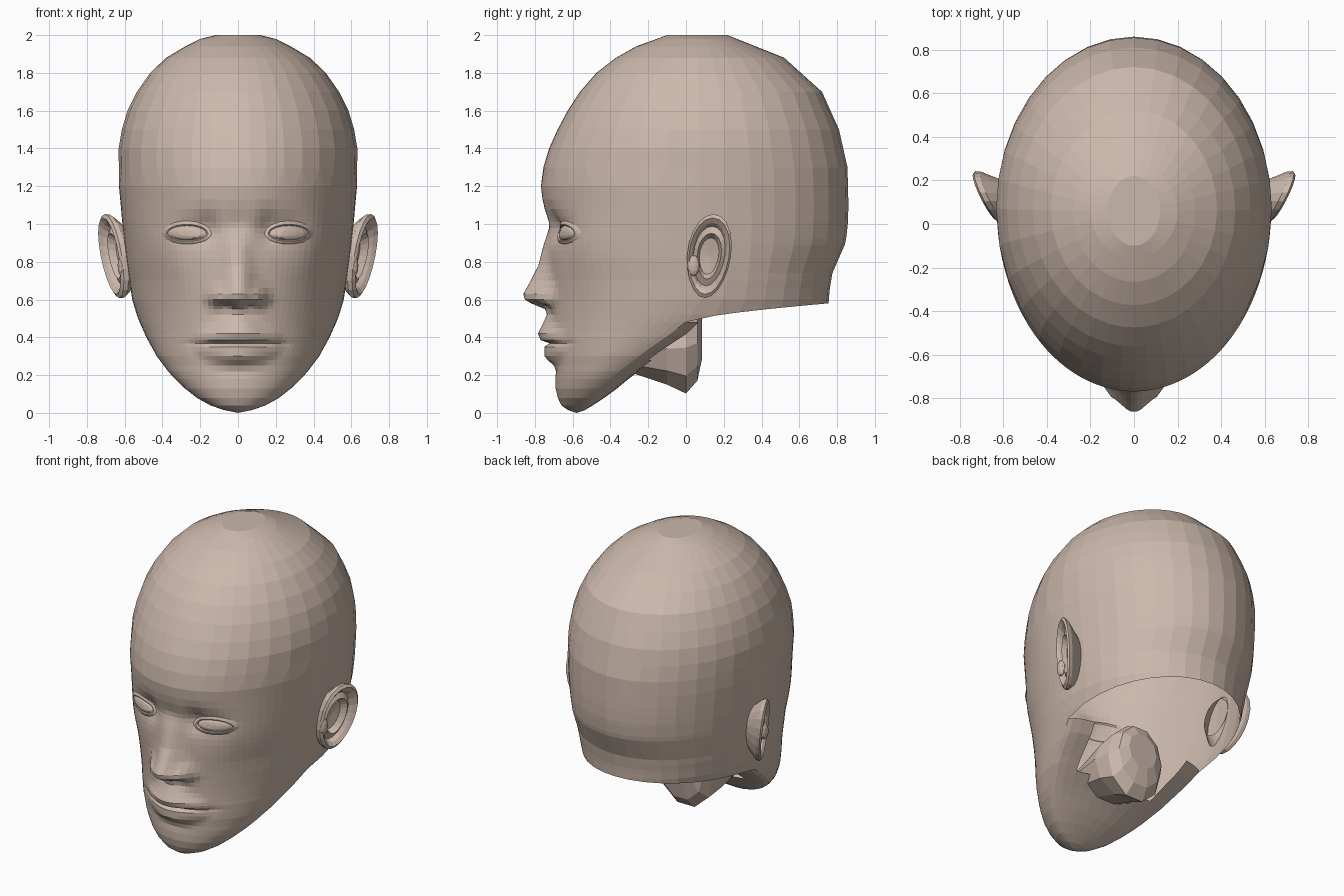
import bpy, bmesh
from math import sin, cos, pi, exp, sqrt

cube = bpy.data.objects.get("Cube")
if cube:
    bpy.data.objects.remove(cube, do_unlink=True)

skin = bpy.data.materials.new("skin")
skin.use_nodes = True
tone = (0.60, 0.48, 0.41, 1)
skin.diffuse_color = tone
skin.node_tree.nodes["Principled BSDF"].inputs["Base Color"].default_value = tone


def curve(*pts):
    """Piecewise linear function through (position, value) pairs."""
    def f(t):
        if t <= pts[0][0]:
            return pts[0][1]
        for (a, p), (b, q) in zip(pts, pts[1:]):
            if t <= b:
                return p + (q - p) * (t - a) / (b - a)
        return pts[-1][1]
    return f


def finish(bm, name, mirror=True):
    bmesh.ops.remove_doubles(bm, verts=bm.verts, dist=0.0005)
    bmesh.ops.recalc_face_normals(bm, faces=bm.faces)
    mesh = bpy.data.meshes.new(name)
    bm.to_mesh(mesh)
    bm.free()
    mesh.materials.append(skin)
    obj = bpy.data.objects.new(name, mesh)
    bpy.context.collection.objects.link(obj)
    if mirror:
        mod = obj.modifiers.new("mirror", 'MIRROR')
        mod.use_clip = True
    return obj


def loft(bm, rings, closed=True):
    """Join successive rows of points with quads."""
    rows = [[bm.verts.new(p) for p in ring] for ring in rings]
    for a, b in zip(rows, rows[1:]):
        n = min(len(a), len(b))
        for i in range(n if closed else n - 1):
            j = (i + 1) % n
            bm.faces.new((a[i], a[j], b[j], b[i]))
    return rows


# Head sections by height: half width, front, widest depth, back
width = curve((0, 0), (.02, .1), (.05, .17), (.1, .25), (.2, .355), (.3, .43), (.4, .485),
              (.5, .53), (.6, .56), (.8, .59), (1, .612), (1.2, .63), (1.4, .632),
              (1.5, .615), (1.6, .585), (1.7, .535), (1.8, .465), (1.9, .36), (1.98, .2),
              (2, .12))
front = curve((0, -.58), (.02, -.64), (.05, -.67), (.12, -.69), (.25, -.695), (.4, -.71),
              (.7, -.722), (.98, -.738), (1.1, -.758), (1.2, -.768), (1.3, -.755),
              (1.4, -.725), (1.5, -.68), (1.65, -.6), (1.78, -.5), (1.92, -.32), (2, -.1))
middle = curve((0, -.58), (.02, -.55), (.05, -.53), (.1, -.49), (.2, -.38), (.33, -.21),
               (.42, -.08), (.5, .02), (.6, .08), (.7, .1), (1, .08), (2, .06))
back = curve((.58, .755), (.65, .76), (.74, .775), (.82, .81), (.9, .845), (1, .857),
             (1.1, .86), (1.3, .855), (1.5, .81), (1.7, .72), (1.88, .52), (2, .22))
# How far the rounded jaw underside reaches behind the widest point
under = curve((0, 0), (.02, .03), (.05, .05), (.1, .09), (.2, .1), (.33, .11), (.42, .12),
              (.48, .1))

# Central relief of lips and nose, and how wide it spreads
relief = curve((.22, 0), (.25, .01), (.28, .035), (.3, .048), (.35, .045), (.368, .015),
               (.385, .06), (.42, .073), (.47, .045), (.52, .022), (.55, .03), (.575, .095),
               (.6, .135), (.63, .142), (.7, .1), (.78, .055), (.85, .035), (.95, .012),
               (1, 0))
spread = curve((.42, .17), (.47, .11), (.52, .06), (.56, .08), (.6, .105), (.64, .1),
               (.72, .085), (.85, .065))

# Soft bumps: x, z, radius x, radius z, height
bumps = [
    (.115, .615, .04, .05, .045),     # nostril wing
    (.055, .565, .03, .012, -.03),    # nostril
    (0, .99, .1, .09, -.018),         # bridge dip
    (.16, .98, .06, .08, -.04),       # inner socket
    (.26, .97, .09, .08, -.025),      # socket
    (.42, .88, .14, .18, .03),        # cheekbone
    (.28, .72, .14, .1, .005),        # cheek
    (.24, .37, .04, .04, -.01),       # mouth corner
    (0, .235, .12, .03, -.008),       # fold under lip
]


def detail(x, z):
    zr = z
    if z < .5:                        # lips taper towards the corners
        zr = min(.5, .37 + (z - .37) / sqrt(max(.15, 1 - (x / .25) ** 2)))
    d = relief(zr) * exp(-abs(x / spread(z)) ** 2.3)
    for bx, bz, rx, rz, h in bumps:
        d += h * exp(-((x - bx) / rx) ** 2 - ((z - bz) / rz) ** 2)
    return d


def face_y(x, z):
    c = sqrt(max(0, 1 - (x / max(width(z), .001)) ** 2))
    return middle(z) - (middle(z) - front(z)) * c - (detail(x, z) if z > 0 else 0)


FRONT, BACK, UNDER = 27, 9, 6


def head_point(i, z):
    if i <= FRONT:
        if z > 1.22:
            i = 3 * round(i / 3)      # wider facets over the forehead
        x = width(z) * sin(pi / 2 * (i / FRONT) ** 1.25)
        return (x, face_y(x, z), z)
    a = pi / 2 * (1 + (i - FRONT) / BACK)
    t = max(0, -cos(a))
    z = max(z, .48 + .1 * t ** .6)    # raised edge of the neck opening
    return (width(z) * sin(a), middle(z) + (back(z) - middle(z)) * t, z)


# Head shell
levels = [0, .015, .04, .08, .13, .18, .22, .25, .28, .3, .325, .35, .368, .385, .4, .42,
          .45, .48, .52, .55, .565, .58, .6, .63, .66, .7, .74, .78, .82, .86, .89, .92,
          .95, .98, 1.01, 1.04, 1.08, 1.13, 1.2, 1.3, 1.4, 1.5, 1.6, 1.7, 1.8, 1.88, 1.94,
          1.98, 2]
rings = [[head_point(i, z) for i in range(FRONT + 1 + (BACK if z >= .48 else 0))]
         for z in levels]
rings.append([(0, .06, 2)] * len(rings[-1]))
bm = bmesh.new()
loft(bm, rings, closed=False)

# Rounded underside of the jaw: whole at the chin, a narrow lip beside the opening
jaw = []
for z in levels:
    if z <= .48:
        x, y, _ = head_point(FRONT, z)
        turns = [pi / 2 * k / UNDER for k in range(UNDER + 1 if z < .29 else 4)]
        jaw.append([(x * cos(b), y + under(z) * sin(b), z) for b in turns])
loft(bm, jaw, closed=False)
finish(bm, "head")

# Eyes with lids: almond rings following the face
bm = bmesh.new()
rings = []
for s, lift in [(.01, .024), (.4, .022), (.75, .015), (.98, .002), (1, .01), (1.15, .013),
                (1.4, .007), (1.8, -.008)]:
    ring = []
    for k in range(20):
        a = 2 * pi * k / 20
        x = .27 + .105 * cos(a) * (s if s <= 1 else 1 + (s - 1) * .4)
        z = .95 + (.042 if sin(a) > 0 else .036) * sin(a) * s
        ring.append((x, face_y(x, z) - lift, z))
    rings.append(ring)
loft(bm, rings)
finish(bm, "eyes")

# Ears: leaning rings from the root over the rim into the hollow
bm = bmesh.new()
rings = []
for s, out in [(.6, -.115), (.85, -.06), (1, -.025), (1.01, 0), (.92, .012), (.8, -.005),
               (.72, -.03), (.55, -.012), (.44, -.05), (.01, -.06)]:
    ring = []
    for k in range(20):
        a = 2 * pi * k / 20
        y = .122 + s * ((.115 + .01 * sin(a)) * cos(a) + .022 * sin(a))
        z = .83 + s * .22 * sin(a)
        ring.append((.612 + .45 * (y - .06) + .13 * (z - .62) + out, y, z))
    rings.append(ring)
loft(bm, rings)
finish(bm, "ears")

# Small flap in front of each ear hollow
bm = bmesh.new()
bmesh.ops.create_icosphere(bm, subdivisions=2, radius=.04)
for v in bm.verts:
    v.co = (v.co.x * .5 + .618, v.co.y * .8 + .04, v.co.z * 1.4 + .78)
finish(bm, "ear_flaps")

# Mouth cavity hanging behind the jaw: depth, half width, bottom, top
bm = bmesh.new()
rings = []
for y, w, low, high in [(-.67, .18, .36, .376), (-.55, .2, .3, .42), (-.4, .2, .25, .42),
                        (-.27, .22, .2, .45), (-.1, .23, .14, .54), (0, .21, .09, .6),
                        (.06, .17, .16, .58), (.085, .11, .28, .52)]:
    mid, half = (low + high) / 2, (high - low) / 2
    rings.append([(w * cos(pi * k / 5), y, mid + half * sin(pi * k / 5))
                  for k in range(10)])
rows = loft(bm, rings)
bm.faces.new(rows[-1])
finish(bm, "mouth_cavity", mirror=False)
